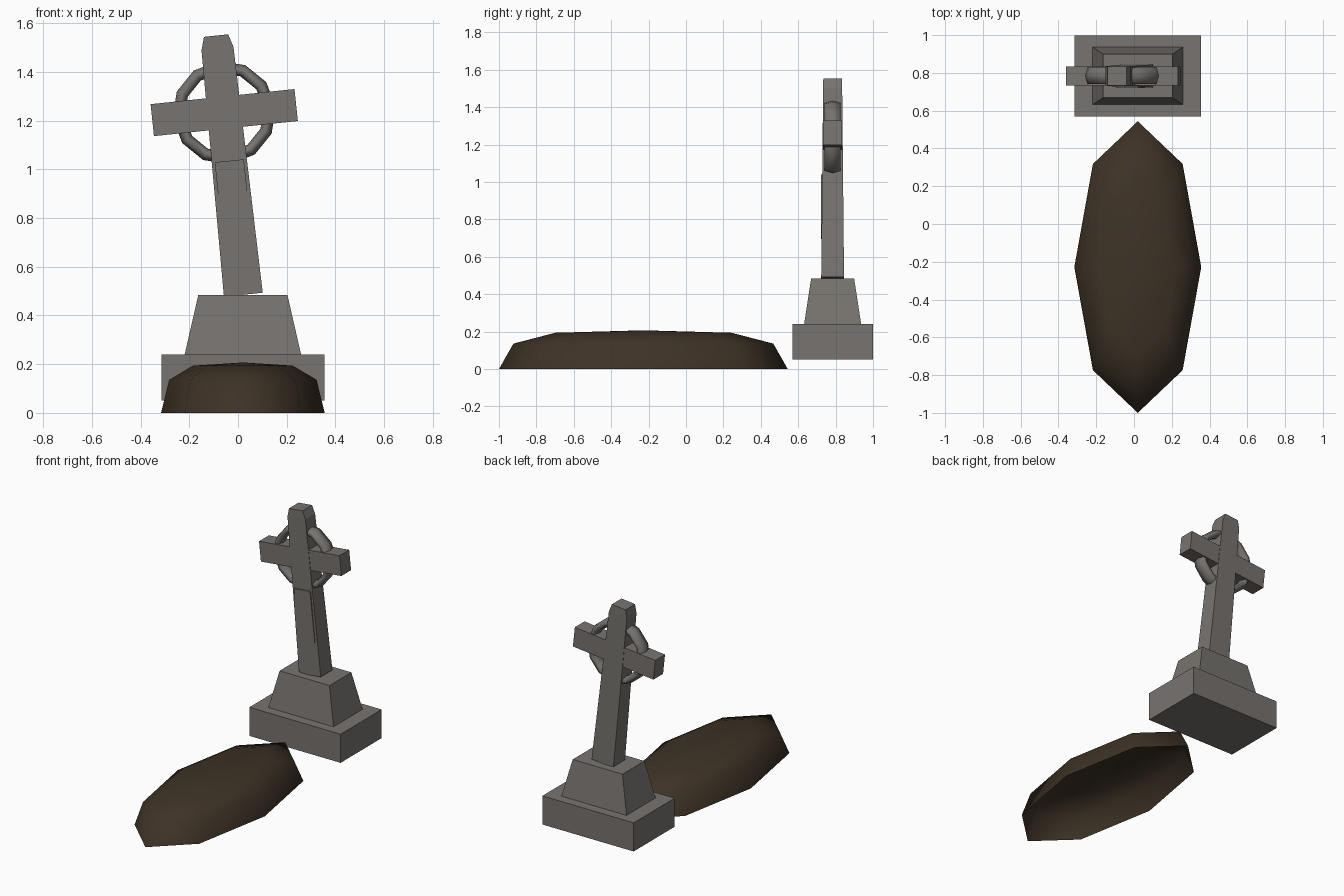
import bpy, bmesh, math
from mathutils import Matrix, Vector

if "Cube" in bpy.data.objects:
    bpy.data.objects.remove(bpy.data.objects["Cube"])


def material(name, color):
    m = bpy.data.materials.new(name)
    m.diffuse_color = (*color, 1)
    m.use_nodes = True
    m.node_tree.nodes["Principled BSDF"].inputs["Base Color"].default_value = m.diffuse_color
    return m


stone = material("grey stone", (0.185, 0.172, 0.16))
earth = material("dark earth", (0.047, 0.032, 0.019))

CX, CY = 0.02, 0.784
# leaning frame of the cross, pivoting on the top of the plinth
LEAN = Matrix.Translation((0.022, CY, 0.485)) @ Matrix.Rotation(math.radians(-6), 4, 'Y')
UPRIGHT = Matrix.Translation((CX, CY, 0))


def loft(name, rings, mat, matrix=Matrix(), bottom=True, top=True, closed=False, smooth=False):
    """Skin a list of equal-length point rings."""
    bm = bmesh.new()
    vs = [[bm.verts.new(matrix @ Vector(p)) for p in r] for r in rings]
    n, m = len(rings[0]), len(rings)
    for i in range(m if closed else m - 1):
        a, b = vs[i], vs[(i + 1) % m]
        for j in range(n):
            k = (j + 1) % n
            bm.faces.new((a[j], a[k], b[k], b[j]))
    if not closed:
        if bottom:
            bm.faces.new(vs[0][::-1])
        if top:
            bm.faces.new(vs[-1])
    bmesh.ops.remove_doubles(bm, verts=bm.verts, dist=1e-5)
    bmesh.ops.recalc_face_normals(bm, faces=bm.faces)
    for f in bm.faces:
        f.smooth = smooth
    me = bpy.data.meshes.new(name)
    bm.to_mesh(me)
    bm.free()
    me.materials.append(mat)
    ob = bpy.data.objects.new(name, me)
    bpy.context.collection.objects.link(ob)
    return ob


def rect(w, d, z, y=0):
    return [(sx * w / 2, y + sy * d / 2, z) for sx, sy in ((-1, -1), (1, -1), (1, 1), (-1, 1))]


# stepped base and tapered plinth
loft("base_slab", [rect(0.67, 0.43, 0.05), rect(0.67, 0.43, 0.24)], stone, UPRIGHT)
loft("plinth", [rect(0.478, 0.305, 0.24), rect(0.366, 0.23, 0.484)], stone, UPRIGHT)

# leaning shaft with narrowed tip, cross arm and front panel
loft("shaft", [rect(0.16, 0.122, 0), rect(0.132, 0.102, 1.016), rect(0.1, 0.1, 1.07)], stone, LEAN)
loft("cross_arm", [rect(0.594, 0.102, 0.686), rect(0.594, 0.102, 0.818)], stone, LEAN)
loft("front_panel", [rect(0.12, 0.02, 0.217, -0.053), rect(0.12, 0.02, 0.553, -0.053)], stone, LEAN)

# ring around the crossing: hexagonal tube, deeper than it is wide
R, r, depth, N = 0.188, 0.025, 0.05, 12
ring = []
for i in range(N):
    a = 2 * math.pi * i / N
    sec = []
    for j in range(6):
        t = math.pi * j / 3
        q = R + r * math.cos(t)
        sec.append((q * math.cos(a), depth * math.sin(t), 0.752 + q * math.sin(a)))
    ring.append(sec)
loft("cross_ring", ring, stone, LEAN, closed=True, smooth=True)

# low eight-sided grave mound, open underneath
mound = [[(CX + 0.336 * s * math.cos(k * math.pi / 4),
           -0.228 + 0.772 * s * math.sin(k * math.pi / 4), z) for k in range(8)]
         for s, z in ((1, 0), (0.9, 0.136), (0.61, 0.194), (0, 0.207))]
bm_rings = mound[:3]
ob = loft("mound", bm_rings, earth, top=False, bottom=False, smooth=True)
bm = bmesh.new()
bm.from_mesh(ob.data)
tip = bm.verts.new(mound[3][0])
for e in [e for e in bm.edges if e.is_boundary and e.verts[0].co.z > 0.1]:
    bm.faces.new((*e.verts, tip)).smooth = True
bmesh.ops.recalc_face_normals(bm, faces=bm.faces)
if tip.normal.z < 0 or sum(f.normal.z for f in bm.faces) < 0:
    bmesh.ops.reverse_faces(bm, faces=bm.faces)
bm.to_mesh(ob.data)
bm.free()
